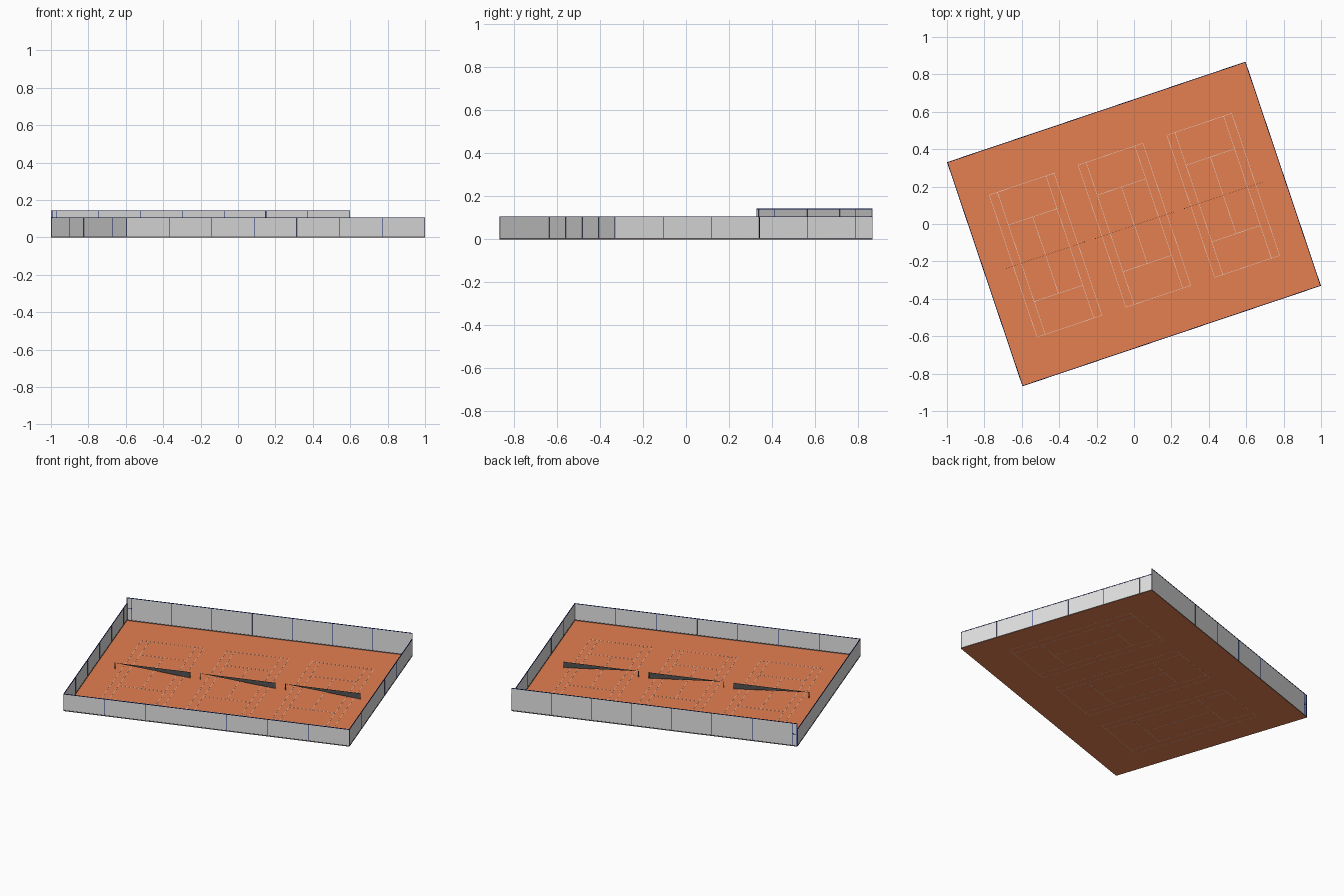
import bpy, bmesh, math
from mathutils import Matrix, Vector

if "Cube" in bpy.data.objects:
    bpy.data.objects.remove(bpy.data.objects["Cube"])

ROT = Matrix.Rotation(math.radians(18.6), 4, 'Z')   # the whole site is turned
HU, HV = 0.842, 0.632                               # half length, half depth
LOW, HIGH = 0.107, 0.143                            # fence heights


def material(name, rgb):
    m = bpy.data.materials.new(name)
    m.diffuse_color = (*rgb, 1)
    m.use_nodes = True
    m.node_tree.nodes["Principled BSDF"].inputs["Base Color"].default_value = m.diffuse_color
    return m


CLAY = material("clay orange", (0.78, 0.214, 0.082))
WHITE = material("line white", (1.0, 1.0, 1.0))
MESH = material("fence grey", (0.77, 0.77, 0.77))
NAVY = material("frame navy", (0.003, 0.014, 0.19))
KERB = material("kerb dark grey", (0.11, 0.11, 0.11))
NET = material("net charcoal", (0.08, 0.08, 0.08))


def box(bm, u0, u1, v0, v1, z0, z1):
    """Add an axis-aligned box in site coordinates."""
    size = Matrix.Diagonal((u1 - u0, v1 - v0, z1 - z0, 1))
    mid = Matrix.Translation(((u0 + u1) / 2, (v0 + v1) / 2, (z0 + z1) / 2))
    bmesh.ops.create_cube(bm, size=1, matrix=mid @ size)


def finish(bm, name, mat):
    bmesh.ops.transform(bm, matrix=ROT, verts=bm.verts)
    bmesh.ops.recalc_face_normals(bm, faces=bm.faces)
    me = bpy.data.meshes.new(name)
    bm.to_mesh(me)
    bm.free()
    me.materials.append(mat)
    ob = bpy.data.objects.new(name, me)
    bpy.context.collection.objects.link(ob)
    return ob


# Clay floor
bm = bmesh.new()
box(bm, -HU, HU, -HV, HV, 0, 0.0008)
finish(bm, "clay_floor", CLAY)


# Fence side: panel, kerb, posts and top rail, running from a start corner
def fence_side(name, start, angle, length, height, posts):
    place = Matrix.Translation((*start, 0)) @ Matrix.Rotation(math.radians(angle), 4, 'Z')

    def part(label, mat, boxes):
        b = bmesh.new()
        for bx in boxes:
            box(b, *bx)
        bmesh.ops.transform(b, matrix=place, verts=b.verts)
        finish(b, name + "_" + label, mat)

    t, d = 0.0013, 0.0036                           # half post width, frame depth
    part("panel", MESH, [(0, length, 0.0013, 0.0023, 0.0, height - 0.002)])
    part("kerb", KERB, [(0, length, 0, d, 0, 0.006)])
    frame = [(max(p - t, 0), min(p + t, length), 0.0003, d - 0.0003, 0.006, height)
             for p in posts]
    frame.append((0, length, 0, d, height - 0.003, height))
    if name == "back_fence":                        # small gate by the corner
        frame.append((length - 0.031, length - 0.008, 0, d, 0.074, 0.077))
    part("frame", NAVY, frame)


L, W = 2 * HU, 2 * HV
fence_side("front_fence", (-HU, -HV), 0, L, LOW, [i * L / 7 for i in range(8)])
fence_side("right_fence", (HU, -HV), 90, W, LOW, [i * 0.2365 for i in range(6)] + [W])
fence_side("back_fence", (HU, HV), 180, L, HIGH,
           [i * (L - 0.031) / 7 for i in range(8)] + [L - 0.008, L])
fence_side("left_fence", (-HU, HV), 270, W, LOW, [W - i * 0.24 for i in range(6)] + [0])

# Three courts, each with lines, net posts and a tapering net
CW, CL, LW = 0.183, 0.401, 0.0009                   # half width, half length, half line
SINGLE, SERVE = 0.137, 0.216
NW, NH = 0.22, 0.037
for n, cu in enumerate((-0.501, 0.0, 0.501), 1):
    cv = -0.007
    lines = bmesh.new()

    def line(u0, u1, v0, v1):
        box(lines, cu + u0 - LW, cu + u1 + LW, cv + v0 - LW, cv + v1 + LW, -0.0001, 0.0014)

    for s in (-1, 1):
        line(s * CW, s * CW, -CL, CL)               # doubles sideline
        line(s * SINGLE, s * SINGLE, -CL, CL)       # singles sideline
        line(-CW, CW, s * CL, s * CL)               # baseline
        line(-SINGLE, SINGLE, s * SERVE, s * SERVE) # service line
    line(0, 0, -SERVE, SERVE)                       # centre line
    finish(lines, f"court_lines_{n}", WHITE)

    posts = bmesh.new()
    for s in (-1, 1):
        u = cu + s * NW
        box(posts, u - 0.002, u + 0.002, cv - 0.002, cv + 0.002, 0, NH + 0.001)
    finish(posts, f"net_posts_{n}", KERB)

    net = bmesh.new()
    tri = [net.verts.new((cu + a, cv - 0.0004, z))
           for a, z in ((-NW, NH), (NW, NH), (NW, 0.001))]
    face = net.faces.new(tri)
    ext = bmesh.ops.extrude_face_region(net, geom=[face], use_keep_orig=True)
    moved = [g for g in ext["geom"] if isinstance(g, bmesh.types.BMVert)]
    bmesh.ops.translate(net, vec=Vector((0, 0.0008, 0)), verts=moved)
    finish(net, f"net_{n}", NET)
